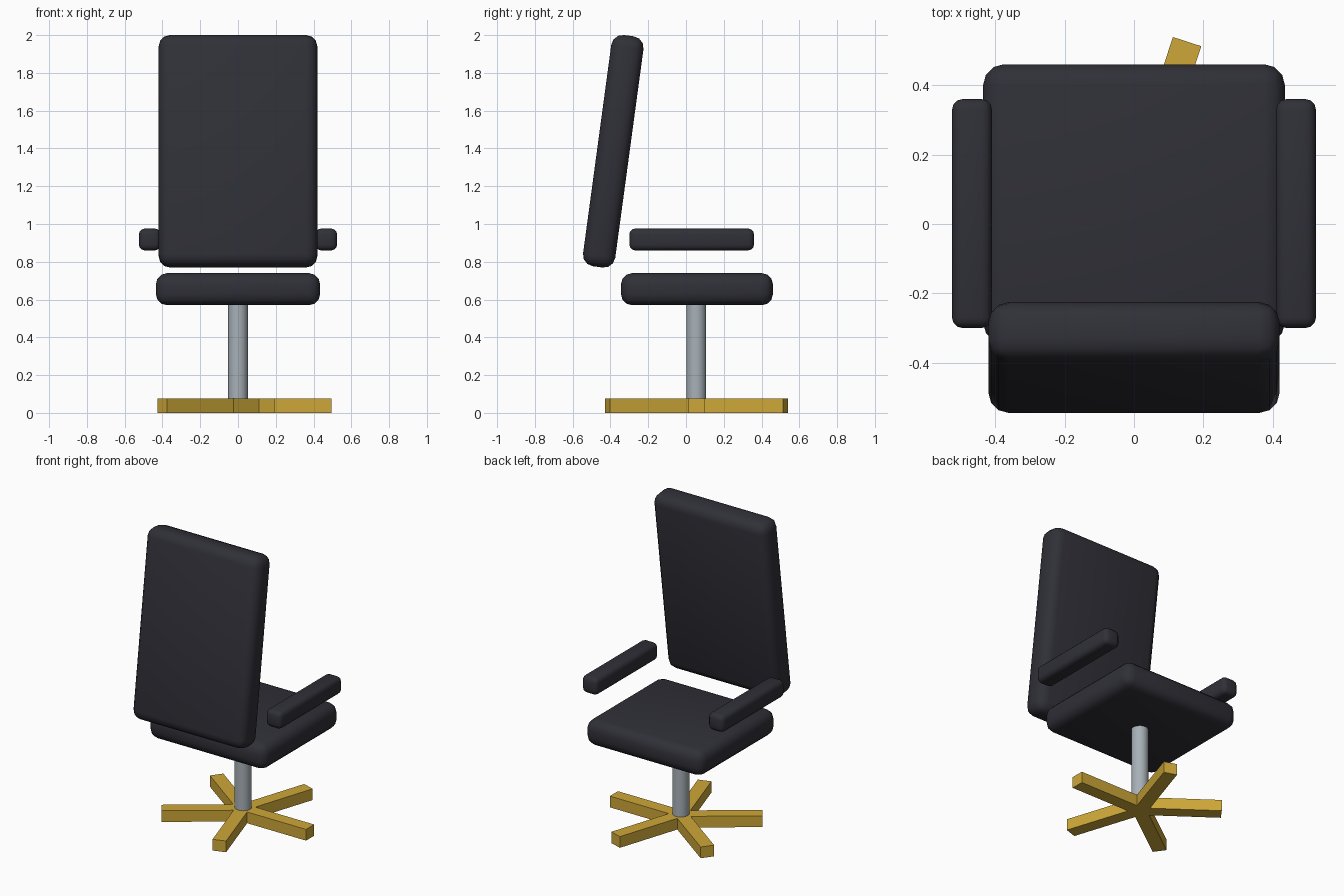
import bpy
import math
from mathutils import Matrix, Vector

default = bpy.data.objects.get("Cube")
if default:
    bpy.data.objects.remove(default, do_unlink=True)


def material(name, rgb, rough):
    m = bpy.data.materials.new(name)
    m.use_nodes = True
    m.diffuse_color = (*rgb, 1)
    bsdf = next(n for n in m.node_tree.nodes if n.type == 'BSDF_PRINCIPLED')
    bsdf.inputs["Base Color"].default_value = (*rgb, 1)
    bsdf.inputs["Roughness"].default_value = rough
    return m


charcoal = material("charcoal_upholstery", (0.029, 0.029, 0.039), 0.6)
steel = material("steel_grey", (0.39, 0.44, 0.48), 0.4)
gold = material("golden_yellow", (0.62, 0.39, 0.04), 0.5)


def box(name, size, mat, shift=(0, 0, 0)):
    """Box with its size baked into the mesh, active after the call."""
    bpy.ops.mesh.primitive_cube_add(size=1)
    ob = bpy.context.object
    ob.name = name
    ob.data.transform(Matrix.Translation(shift) @ Matrix.Diagonal((*size, 1)))
    ob.data.materials.append(mat)
    return ob


def cushion(name, size, centre, bevel, tilt=0):
    """Padded block with rounded edges."""
    ob = box(name, size, charcoal)
    mod = ob.modifiers.new("rounded_edges", 'BEVEL')
    mod.width = bevel
    mod.segments = 3
    bpy.ops.object.modifier_apply(modifier=mod.name)
    bpy.ops.object.shade_smooth_by_angle(angle=math.radians(60))
    ob.location = centre
    ob.rotation_euler.x = tilt
    return ob


# Upholstered parts
cushion("seat", (0.87, 0.805, 0.17), (0, 0.058, 0.655), 0.06)
cushion("backrest", (0.84, 0.172, 1.235), (0, -0.385, 1.385), 0.06, math.radians(-7.7))
for side, x in (("left", 0.467), ("right", -0.467)):
    cushion(side + "_armrest", (0.115, 0.66, 0.115), (x, 0.03, 0.918), 0.03)

# Column
hub = Vector((0, 0.055, 0))
bpy.ops.mesh.primitive_cylinder_add(vertices=24, radius=0.052, depth=0.54,
                                    location=hub + Vector((0, 0, 0.31)))
column = bpy.context.object
column.name = "column"
column.data.materials.append(steel)
bpy.ops.object.shade_smooth_by_angle(angle=math.radians(40))

# Five-spoke base
length, width, height = 0.495, 0.086, 0.075
for i in range(5):
    spoke = box(f"base_spoke_{i + 1}", (length, width, height), gold,
                (length / 2, 0, height / 2))
    spoke.location = hub
    spoke.rotation_euler.z = math.tau * i / 5
